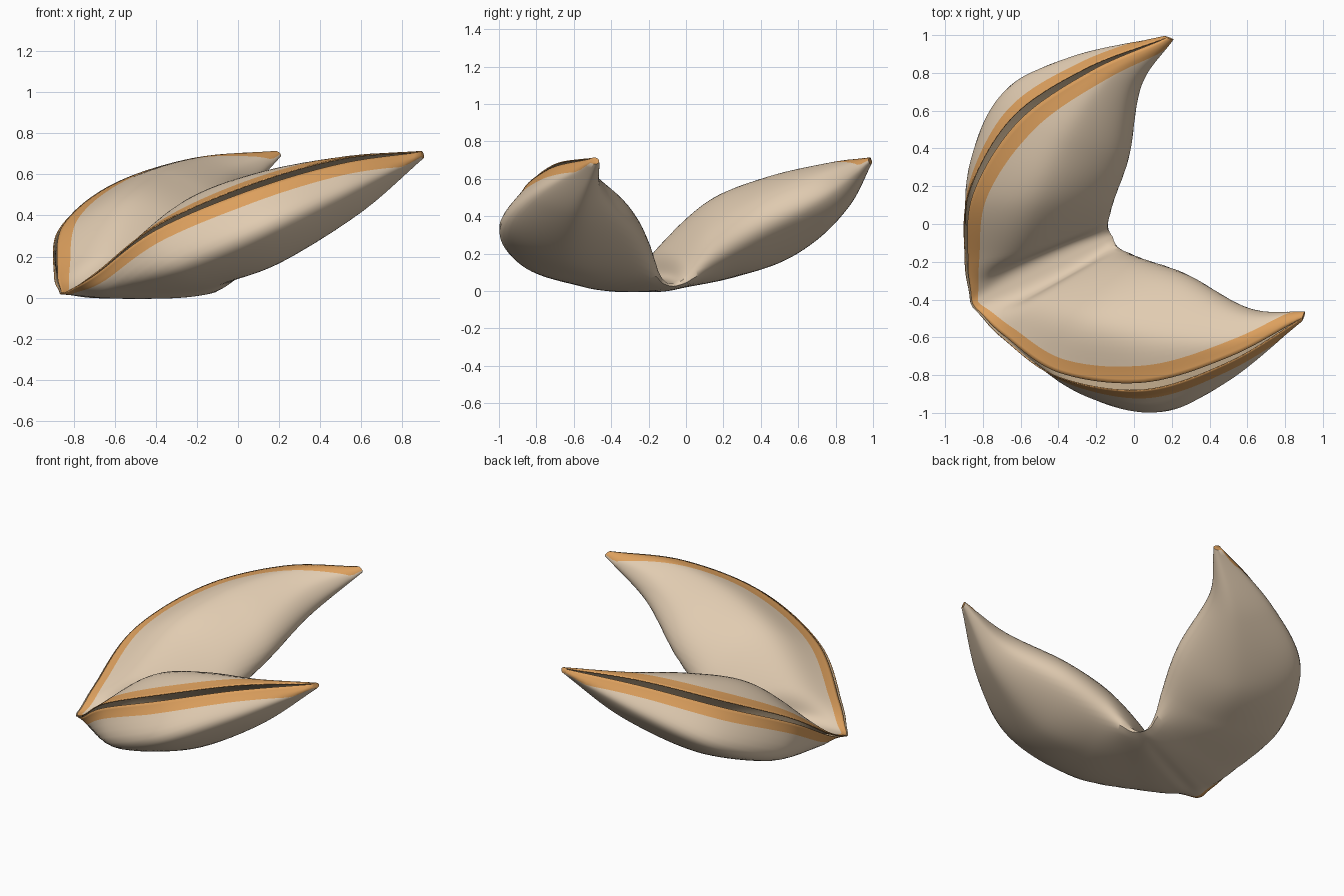
import bpy, bmesh, math
from mathutils import Vector

if "Cube" in bpy.data.objects:
    bpy.data.objects.remove(bpy.data.objects["Cube"])


def material(name, color):
    m = bpy.data.materials.new(name)
    m.use_nodes = True
    m.diffuse_color = (*color, 1)
    m.node_tree.nodes["Principled BSDF"].inputs["Base Color"].default_value = (*color, 1)
    return m


# Cross-sections of the front lobe, from the fold's middle toward the tip.
# Each runs: seam, inner top, shoulder, fold, underside, belly.
STATIONS = [
    [(-.86, -.42, .02), (-.6, -.3, .05), (-.3, -.16, .06), (-.11, -.06, .03), (-.3, -.16, 0), (-.65, -.33, 0)],
    [(-.81, -.48, .04), (-.56, -.38, .08), (-.27, -.22, .08), (-.09, -.1, .04), (-.28, -.23, 0), (-.65, -.42, 0)],
    [(-.69, -.6, .12), (-.48, -.4, .23), (-.18, -.21, .18), (-.04, -.15, .07), (-.25, -.35, .02), (-.58, -.58, .03)],
    [(-.4, -.8, .34), (-.22, -.5, .48), (0, -.24, .33), (.06, -.21, .15), (-.08, -.5, .07), (-.27, -.87, .13)],
    [(.05, -.86, .535), (.12, -.58, .61), (.24, -.32, .47), (.29, -.295, .29), (.2, -.62, .17), (.13, -.99, .31)],
    [(.5, -.72, .665), (.53, -.6, .685), (.58, -.48, .62), (.62, -.455, .5), (.59, -.6, .41), (.5, -.83, .49)],
]
GAPS = [.006, .007, .012, .018, .025, .02]
TIP = Vector((.897, -.488, .70))
SIDE = Vector((.435, -.9, 0)).normalized()   # normal of the symmetry plane
OFFSET = .012


def mirror(p):
    return p - 2 * (p.dot(SIDE) - OFFSET) * SIDE


def spline(points, steps):
    """Smooth curve through the points."""
    pts = [2 * points[0] - points[1], *points, 2 * points[-1] - points[-2]]
    out = []
    for a, b, c, d in zip(pts, pts[1:], pts[2:], pts[3:]):
        for i in range(steps):
            t = i / steps
            out.append(b + .5 * t * (c - a + t * (2 * a - 5 * b + 4 * c - d
                                                  + t * (3 * (b - c) + d - a))))
    return out + [points[-1]]


def at_lengths(line, band_width):
    """Respace a section so that fixed columns cover the rim bands."""
    lengths = [0]
    for a, b in zip(line, line[1:]):
        lengths.append(lengths[-1] + (b - a).length)
    total = lengths[-1]
    inner = min(band_width, .3 * total)
    outer = .75 * inner
    stops = [inner * i / BAND for i in range(BAND)]
    stops += [inner + (total - inner - outer) * i / BODY for i in range(BODY)]
    stops += [total - outer + outer * i / BAND for i in range(BAND + 1)]
    out, k = [], 0
    for s in stops:
        while k < len(line) - 2 and lengths[k + 1] < s:
            k += 1
        out.append(line[k].lerp(line[k + 1], (s - lengths[k]) / (lengths[k + 1] - lengths[k])))
    return out


BAND, BODY, STEPS = 4, 48, 12

# Open each section at the seam into two lips
half = []
for station, size in zip(STATIONS, GAPS):
    p = [Vector(c) for c in station]
    gap = (p[1] - p[5]).normalized() * size
    half.append([p[0] + gap, *p[1:], p[0] - gap])
half[0] = [(p + mirror(p)) / 2 for p in half[0]]
centre = sum(half[-1], Vector()) / len(half[-1])
half.append([TIP + .13 * (p - centre) for p in half[-1]])
rings = [[mirror(p) for p in r] for r in half[:0:-1]] + half

# Loft the shell through the sections
rails = [spline(rail, STEPS) for rail in zip(*rings)]
count = len(rails[0])
bm = bmesh.new()
grid = []
for j in range(count):
    t = abs(2 * j / (count - 1) - 1)
    width = .1 * min(1, .3 + 1.1 * t)
    section = at_lengths(spline([r[j] for r in rails], 16), width)
    grid.append([bm.verts.new(p) for p in section])
columns = 2 * BAND + BODY
for r0, r1 in zip(grid, grid[1:]):
    for c in range(columns):
        f = bm.faces.new((r0[c], r0[c + 1], r1[c + 1], r1[c]))
        f.material_index = int(c < BAND or c >= BAND + BODY)
for ring in (grid[0][::-1], grid[-1]):
    bm.faces.new(ring).material_index = 1
bmesh.ops.recalc_face_normals(bm, faces=bm.faces)

mesh = bpy.data.meshes.new("folded_shell")
bm.to_mesh(mesh)
bm.free()
biscuit = material("pale_biscuit", (.75, .6, .44))
rim = material("toasted_rim", (.72, .35, .11))
inside = material("brown_inside", (.45, .34, .22))
for m in (biscuit, rim, inside, inside):
    mesh.materials.append(m)
shell = bpy.data.objects.new("folded_shell", mesh)
bpy.context.collection.objects.link(shell)
bpy.context.view_layer.objects.active = shell
shell.select_set(True)
bpy.ops.object.shade_smooth_by_angle(angle=math.radians(50))

# Thin wall with a browner inner face
wall = shell.modifiers.new("wall", "SOLIDIFY")
wall.thickness = .006
wall.offset = -1
wall.material_offset = 2
wall.material_offset_rim = 0
